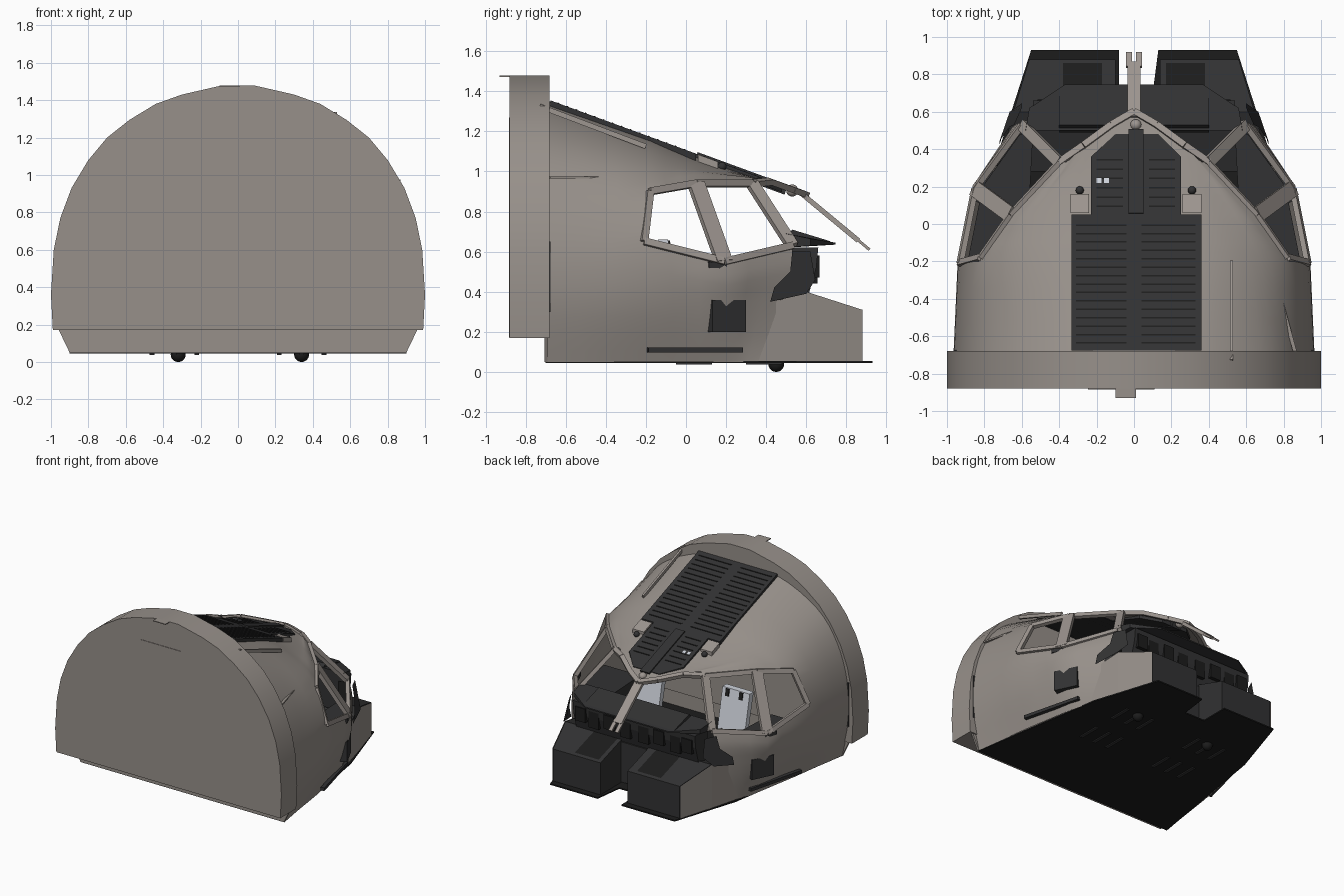
import bpy, bmesh, math
from mathutils import Vector

if "Cube" in bpy.data.objects:
    bpy.data.objects.remove(bpy.data.objects["Cube"])

def mat(name, c):
    m = bpy.data.materials.new(name)
    m.diffuse_color = (*c, 1)
    m.use_nodes = True
    m.node_tree.nodes["Principled BSDF"].inputs["Base Color"].default_value = m.diffuse_color
    return m

TAUPE = mat("taupe shell", (.31, .28, .255))
DARK = mat("dark grey panel", (.032, .032, .033))
BLACK = mat("black floor", (.012, .012, .012))
SEAT = mat("pale blue seat", (.62, .65, .71))
FRAME = mat("light taupe frame", (.34, .305, .28))

def build(name, verts, faces, m, mirror=False, smooth=None):
    bm = bmesh.new()
    vs = [bm.verts.new(v) for v in verts]
    for f in faces:
        bm.faces.new([vs[i] for i in f])
    bmesh.ops.recalc_face_normals(bm, faces=bm.faces)
    me = bpy.data.meshes.new(name)
    bm.to_mesh(me)
    bm.free()
    me.materials.append(m)
    if smooth:
        me.polygons.foreach_set("use_smooth", [True] * len(me.polygons))
        me.set_sharp_from_angle(angle=math.radians(smooth))
    ob = bpy.data.objects.new(name, me)
    bpy.context.collection.objects.link(ob)
    if mirror:
        ob.modifiers.new("mirror", 'MIRROR')
    return ob

def prism(name, pts, axis, lo, hi, m, mirror=False, smooth=None):
    """Extrude a 2D outline along an axis (0=x, 1=y, 2=z)."""
    def v(p, h):
        q = list(p)
        q.insert(axis, h)
        return q
    n = len(pts)
    verts = [v(p, lo) for p in pts] + [v(p, hi) for p in pts]
    faces = [list(range(n)), list(range(n, 2 * n))]
    faces += [[i, (i + 1) % n, n + (i + 1) % n, n + i] for i in range(n)]
    return build(name, verts, faces, m, mirror, smooth)

def box(name, x0, x1, y0, y1, z0, z1, m, mirror=False):
    return prism(name, [(x0, y0), (x1, y0), (x1, y1), (x0, y1)], 2, z0, z1, m, mirror)

def beam(name, a, b, w, t, m, mirror=False, up=(0, 0, 1)):
    """Rectangular bar from a to b: w across, t along the up hint."""
    a, b = Vector(a), Vector(b)
    d = (b - a).normalized()
    s = d.cross(Vector(up)).normalized()
    u = s.cross(d)
    c = [s * w / 2 * i + u * t / 2 * j for i, j in ((-1, -1), (1, -1), (1, 1), (-1, 1))]
    verts = [a + k for k in c] + [b + k for k in c]
    faces = [[0, 1, 2, 3], [4, 5, 6, 7]] + [[i, (i + 1) % 4, 4 + (i + 1) % 4, 4 + i] for i in range(4)]
    return build(name, verts, faces, m, mirror)

def catmull(p, t):
    i = min(int(t), len(p) - 2)
    f = t - i
    g = lambda k: Vector(p[max(0, min(len(p) - 1, k))])
    a, b, c, d = g(i - 1), g(i), g(i + 1), g(i + 2)
    return .5 * (2 * b + (c - a) * f + (2 * a - 5 * b + 4 * c - d) * f ** 2 + (3 * b - a - 3 * c + d) * f ** 3)

def roof_z(y):
    return 1.35 - .366 * (y + .68)

# rear bulkhead ring
half = [(.99, .17), (1, .36), (.985, .6), (.95, .77), (.89, .93), (.8, 1.08), (.7, 1.2),
        (.58, 1.295), (.44, 1.38), (.3, 1.43), (.09, 1.478)]
prism("rear_bulkhead", half + [(-x, z) for x, z in reversed(half)], 1, -.88, -.68, TAUPE, smooth=35)
prism("bulkhead_door", [(-.245, .172), (.11, .172), (.11, 1.27), (-.245, 1.27)], 1, -.884, -.88, TAUPE)
box("bulkhead_top_tab", -.1, .01, -.93, -.87, 1.472, 1.478, TAUPE)
prism("lower_rear_wall", [(-.96, .175), (-.9, .05), (.9, .05), (.96, .175)], 1, -.705, -.69, TAUPE)

# hull shell: four columns of points from bottom to roof centre, window cells left open
cols = [
    [(.9, -.70, .05), (.96, -.68, .36), (.95, -.68, .65), (.86, -.68, .94), (.68, -.68, 1.17), (.35, -.68, 1.33), (0, -.68, 1.35)],
    [(.83, -.20, .05), (.93, -.20, .36), (.93, -.21, .65), (.82, -.18, .90), (.62, -.18, 1.06), (.35, -.18, 1.155), (0, -.18, 1.167)],
    [(.76, .20, .05), (.84, .20, .33), (.85, .19, .55), (.66, .05, .94), (.5, .05, 1.02), (.26, .06, 1.065), (0, .08, 1.07)],
    [(.72, .36, .05), (.68, .47, .36), (.60, .53, .63), (.40, .33, .94), (.27, .42, .95), (.12, .53, .91), (0, .60, .885)]]
SUB, COL = 4, 3
nr = 6 * SUB + 1
grid = [[catmull(c, r / SUB) for r in range(nr)] for c in cols]
verts, faces = [], []
for ci in range(3 * COL + 1):
    k = min(ci // COL, 2)
    f = ci / COL - k
    verts += [grid[k][r].lerp(grid[k + 1][r], f) for r in range(nr)]
for ci in range(3 * COL):
    for r in range(nr - 1):
        if ci >= COL and 2 * SUB <= r < 3 * SUB:
            continue
        a = ci * nr + r
        faces.append([a, a + 1, a + nr + 1, a + nr])
build("hull_shell", verts, faces, TAUPE, True, 30)

# window frames
B, C, D = cols[1], cols[2], cols[3]
edges = [(B[2], B[3]), (C[2], C[3]), (D[2], D[3]), (B[2], C[2]), (C[2], D[2]), (B[3], C[3]),
         (C[3], D[3]), (D[3], D[4]), (D[4], D[5]), (D[5], D[6])]
for i, (a, b) in enumerate(edges):
    width = {1: .085, 2: .06}.get(i, .035)
    out = (1, .5, .3) if i < 7 else (0, .4, 1)
    beam(f"window_frame_{i}", a, b, width, .03, FRAME, True, up=out)

# windshield centre post with forked foot
beam("centre_post", (0, .57, .895), (0, .86, .655), .07, .025, FRAME)
for s in (-1, 1):
    prism("centre_post_fork", [(.835, .668), (.845, .678), (.92, .615), (.91, .605)], 0, s * .012, s * .042, FRAME)

# overhead switch panel lying on the sloping roof
def roof_plate(name, pts, m, lift=.006):
    n = len(pts)
    verts = [(x, y, roof_z(y) + lift) for x, y in pts] + [(x, y, roof_z(y) - .03) for x, y in pts]
    build(name, verts, [list(range(n)), list(range(n, 2 * n))] +
          [[i, (i + 1) % n, n + (i + 1) % n, n + i] for i in range(n)], m)

roof_plate("overhead_panel", [(-.335, -.675), (.36, -.675), (.36, .05), (-.335, .05)], DARK)
roof_plate("overhead_front_panel", [(-.23, .05), (.25, .05), (.25, .36), (.13, .48), (-.1, .48), (-.23, .36)], DARK)
for i in range(15):
    y = -.64 + i * .045
    for x0, x1 in ((-.31, -.04), (.04, .33)):
        roof_plate("switch_row", [(x0, y), (x1, y), (x1, y + .008), (x0, y + .008)], BLACK, .009)
for i in range(6):
    y = .09 + i * .05
    for x0, x1 in ((-.2, -.06), (.08, .22)):
        roof_plate("front_switch_row", [(x0, y), (x1, y), (x1, y + .008), (x0, y + .008)], BLACK, .009)
for x in (-.2, -.16):
    roof_plate("switch_label", [(x, .22), (x + .025, .22), (x + .025, .245), (x, .245)], SEAT, .011)
beam("overhead_centre_bar", (.01, .05, roof_z(.05) - .01), (.01, .5, roof_z(.5) - .01), .08, .05, DARK)
for s in (-.29, .31):
    roof_plate("roof_lamp_base", [(s - .05, .06), (s + .05, .06), (s + .05, .16), (s - .05, .16)], FRAME, .006)

def ball(name, p, r, m):
    bm = bmesh.new()
    bmesh.ops.create_uvsphere(bm, u_segments=16, v_segments=10, radius=r)
    me = bpy.data.meshes.new(name)
    bm.to_mesh(me)
    bm.free()
    me.materials.append(m)
    me.polygons.foreach_set("use_smooth", [True] * len(me.polygons))
    ob = bpy.data.objects.new(name, me)
    ob.location = p
    bpy.context.collection.objects.link(ob)

for s in (-.29, .31):
    ball("roof_lamp", (s, .18, 1.025), .022, DARK)
ball("roof_front_knob", (.01, .53, .905), .03, FRAME)

# roof handrail and side crease rail
beam("roof_rail", (.52, -.73, 1.325), (.52, -.2, 1.125), .016, .025, FRAME)
beam("side_rail", (.86, -.68, .97), (.74, -.24, .97), .02, .012, TAUPE)

# floor, with the notch at the nose
right = [(.9, -.70), (.72, .4), (.55, .93), (.13, .93), (.1, .7)]
left = [(-.08, .7), (-.08, .93), (-.55, .93), (-.72, .4), (-.9, -.70)]
prism("floor", right + left, 2, .045, .055, BLACK)
for x in (.22, .34, .46):
    for y in (-.05, .3):
        beam("floor_rail", (x, y, .043), (x, y + .18, .043), .025, .012, DARK, True)
for x in (-.32, .34):
    ball("floor_ball", (x, .45, .04), .04, BLACK)

# nose footwells: dark boxes with a taupe outer wall and an inset top
for s, inner in ((1, .14), (-1, .1)):
    y3 = [(.28, .30, .73), (.6, .40, .645), (.88, .31, .56)]
    verts = []
    for y, z, xo in y3:
        verts += [(s * inner, y, .055), (s * xo, y, .055), (s * xo, y, z), (s * inner, y, z)]
    faces = [[0, 1, 2, 3], [8, 9, 10, 11]]
    for k in (0, 4):
        faces += [[k + i, k + (i + 1) % 4, k + 4 + (i + 1) % 4, k + 4 + i] for i in range(4)]
    build("footwell", verts, faces, DARK)
    wall = [(s * (xo + .006), y, z) for y, zt, xo in y3 for z in (.05, zt)]
    build("footwell_outer_wall", wall, [[0, 1, 3, 2], [2, 3, 5, 4]], TAUPE)
    build("footwell_top_inset", [(s * .17, .62, .398), (s * .38, .62, .398), (s * .38, .86, .321), (s * .17, .86, .321)],
          [[0, 1, 2, 3]], BLACK)

# glareshield and instrument panel
rim = [(-.58, .5), (.58, .5), (.56, .62), (.37, .745), (-.37, .745), (-.56, .62)]
top_z = [.69, .69, .665, .645, .645, .665]
low_z = [.62, .62, .63, .635, .635, .63]
build("glareshield", [(*p, z) for p, z in zip(rim, top_z)] + [(*p, z) for p, z in zip(rim, low_z)],
      [list(range(6)), list(range(6, 12))] + [[i, (i + 1) % 6, 6 + (i + 1) % 6, 6 + i] for i in range(6)], DARK)
prism("glareshield_hood", [(.49, .66), (.53, .71), (.72, .652), (.6, .64)], 0, -.4, .4, DARK)
prism("instrument_panel", [(.5, .62), (.66, .62), (.65, .52), (.61, .38), (.5, .38)], 0, -.54, .54, DARK)
for i, x in enumerate((.08, .22, .36, .47)):
    box("instrument_can", x - .045, x + .045, .6, .655 + .01 * (i % 2), .44 + .03 * (i % 2), .58, BLACK, True)
box("centre_pedestal", -.12, .14, .1, .62, .06, .38, DARK)

# side consoles and dark bits breaking through the hull
prism("inner_console", [(.58, -.25), (.9, -.25), (.81, .2), (.61, .48), (.54, .48)], 2, .38, .46, DARK, True)
beam("side_console", (.845, .12, .28), (.765, .285, .28), .06, .16, DARK, True)
beam("side_skirt_strip", (.88, -.19, .11), (.76, .28, .11), .03, .025, DARK, True)
beam("sill_trim", (.87, .11, .535), (.835, .2, .53), .03, .03, DARK, True)
build("front_side_patch", [(.72, .42, .35), (.665, .6, .39), (.60, .645, .46), (.60, .62, .60), (.64, .53, .60), (.665, .52, .50), (.72, .44, .42)],
      [[0, 1, 2, 3, 4, 5, 6]], DARK, True)
box("rear_side_trim", .945, .965, -.695, -.675, .3, .65, DARK, True)

# seats with small dark harness tabs
prism("seat_back", [(-.05, .28), (-.01, .28), (-.09, .66), (-.14, .66)], 0, .26, .5, SEAT, True)
box("seat_cushion", .25, .51, -.05, .22, .2, .29, SEAT, True)
box("seat_base", .3, .46, -.02, .18, .06, .2, DARK, True)
for x in (.31, .43):
    beam("seat_strap_top", (x, -.075, .6), (x, -.087, .655), .03, .012, BLACK, True)
    beam("seat_strap_low", (x, -.005, .3), (x, -.018, .36), .03, .012, BLACK, True)
